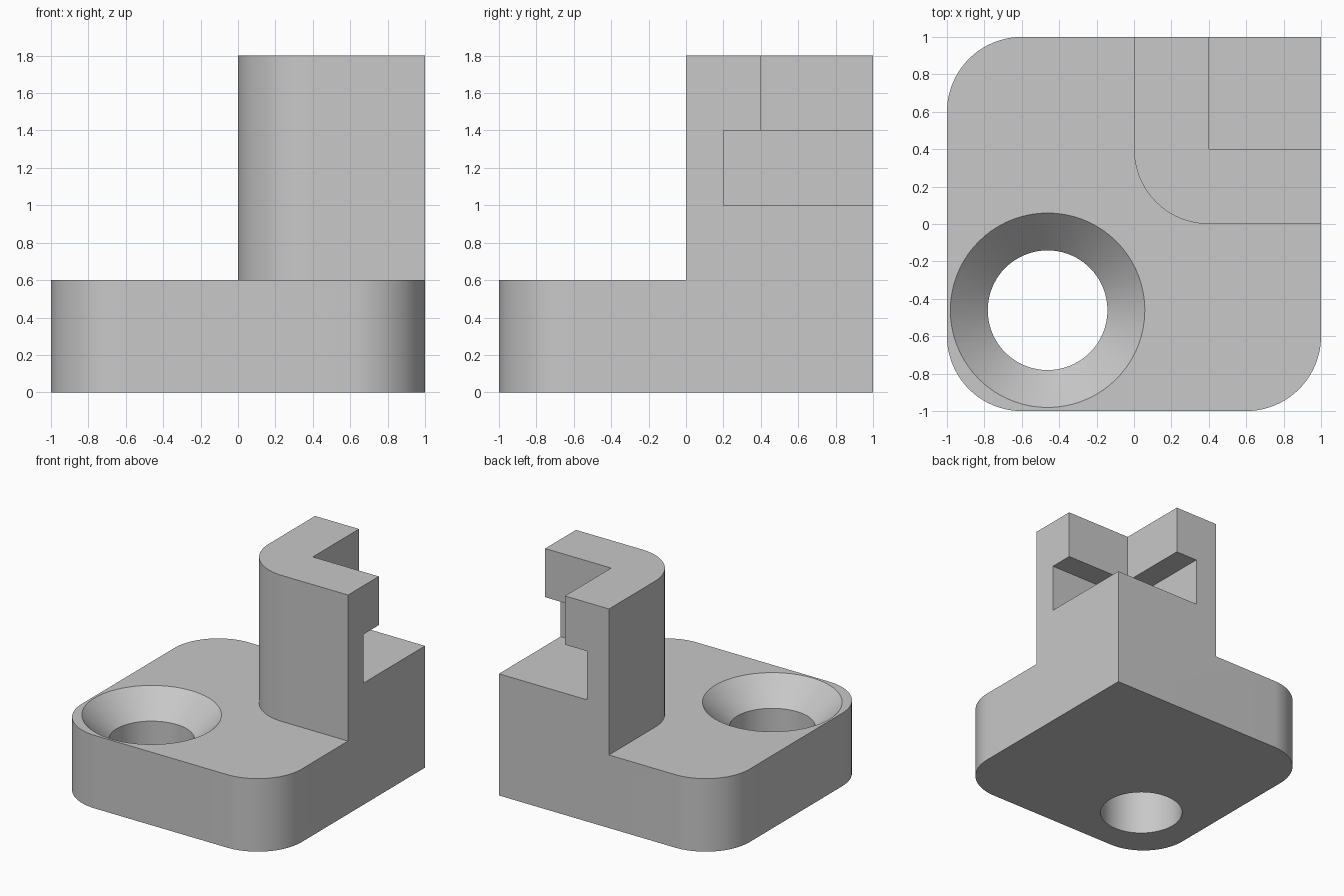
import bpy
import bmesh
from math import cos, sin, pi, radians

if "Cube" in bpy.data.objects:
    bpy.data.objects.remove(bpy.data.objects["Cube"], do_unlink=True)

grey = bpy.data.materials.new("plain grey")
grey.use_nodes = True
colour = (0.58, 0.58, 0.58, 1)
grey.diffuse_color = colour
grey.node_tree.nodes["Principled BSDF"].inputs["Base Color"].default_value = colour

RADIUS = 0.4
HALF = 1.0
BASE_TOP = 0.6
HEIGHT = 1.8
OUT = 1.3          # cutters reach past the body


def arc(cx, cy, start, r=RADIUS, sweep=90, steps=20):
    """Points along an arc, angles in degrees."""
    angles = [radians(start + sweep * i / steps) for i in range(steps + 1)]
    return [(cx + r * cos(a), cy + r * sin(a)) for a in angles]


def new_object(name, bm):
    bmesh.ops.recalc_face_normals(bm, faces=bm.faces)
    mesh = bpy.data.meshes.new(name)
    bm.to_mesh(mesh)
    bm.free()
    mesh.materials.append(grey)
    obj = bpy.data.objects.new(name, mesh)
    bpy.context.collection.objects.link(obj)
    return obj


def prism(name, outline, z0, z1):
    """Extrude a flat outline between two heights."""
    bm = bmesh.new()
    face = bm.faces.new([bm.verts.new((x, y, z0)) for x, y in outline])
    top = bmesh.ops.extrude_face_region(bm, geom=[face])["geom"]
    verts = [v for v in top if isinstance(v, bmesh.types.BMVert)]
    bmesh.ops.translate(bm, verts=verts, vec=(0, 0, z1 - z0))
    return new_object(name, bm)


def square(low, high):
    return [(low, low), (high, low), (high, high), (low, high)]


def turned(name, cx, cy, profile, steps=72):
    """Closed solid of stacked rings given as (radius, height)."""
    bm = bmesh.new()
    rings = []
    for r, z in profile:
        points = arc(cx, cy, 0, r, 360, steps)[:-1]
        rings.append([bm.verts.new((x, y, z)) for x, y in points])
    for low, high in zip(rings, rings[1:]):
        for i in range(steps):
            j = (i + 1) % steps
            bm.faces.new((low[i], low[j], high[j], high[i]))
    bm.faces.new(rings[0][::-1])
    bm.faces.new(rings[-1])
    return new_object(name, bm)


# Full-height block: three rounded corners, one square back corner
c = HALF - RADIUS
outline = arc(-c, c, 90) + arc(-c, -c, 180) + arc(c, -c, 270) + [(HALF, HALF)]
bracket = prism("corner_bracket", outline, 0, HEIGHT)

# Clear the space around the round-cornered post
around = arc(RADIUS, RADIUS, 180) + [
    (OUT, 0), (OUT, -OUT), (-OUT, -OUT), (-OUT, OUT), (0, OUT)]
cutters = [
    prism("post_clearance", around, BASE_TOP, 2),
    # Wide slot with a narrower opening above it
    prism("slot", square(0.2, OUT), 1.0, 1.4),
    prism("upper_opening", square(0.4, OUT), 1.2, 2),
    # Countersunk screw hole
    turned("screw_hole", -0.462, -0.461,
           [(0.32, -0.1), (0.32, 0.4), (0.6, 0.68)]),
]

bpy.context.view_layer.objects.active = bracket
for cutter in cutters:
    cutter.hide_render = True
    cut = bracket.modifiers.new(cutter.name, 'BOOLEAN')
    cut.operation = 'DIFFERENCE'
    cut.solver = 'EXACT'
    cut.object = cutter
    bpy.ops.object.modifier_apply(modifier=cut.name)
    bpy.data.objects.remove(cutter, do_unlink=True)

# Smooth round surfaces, crisp edges
for obj in bpy.context.selected_objects:
    obj.select_set(False)
bracket.select_set(True)
bpy.ops.object.shade_smooth_by_angle(angle=radians(30))
